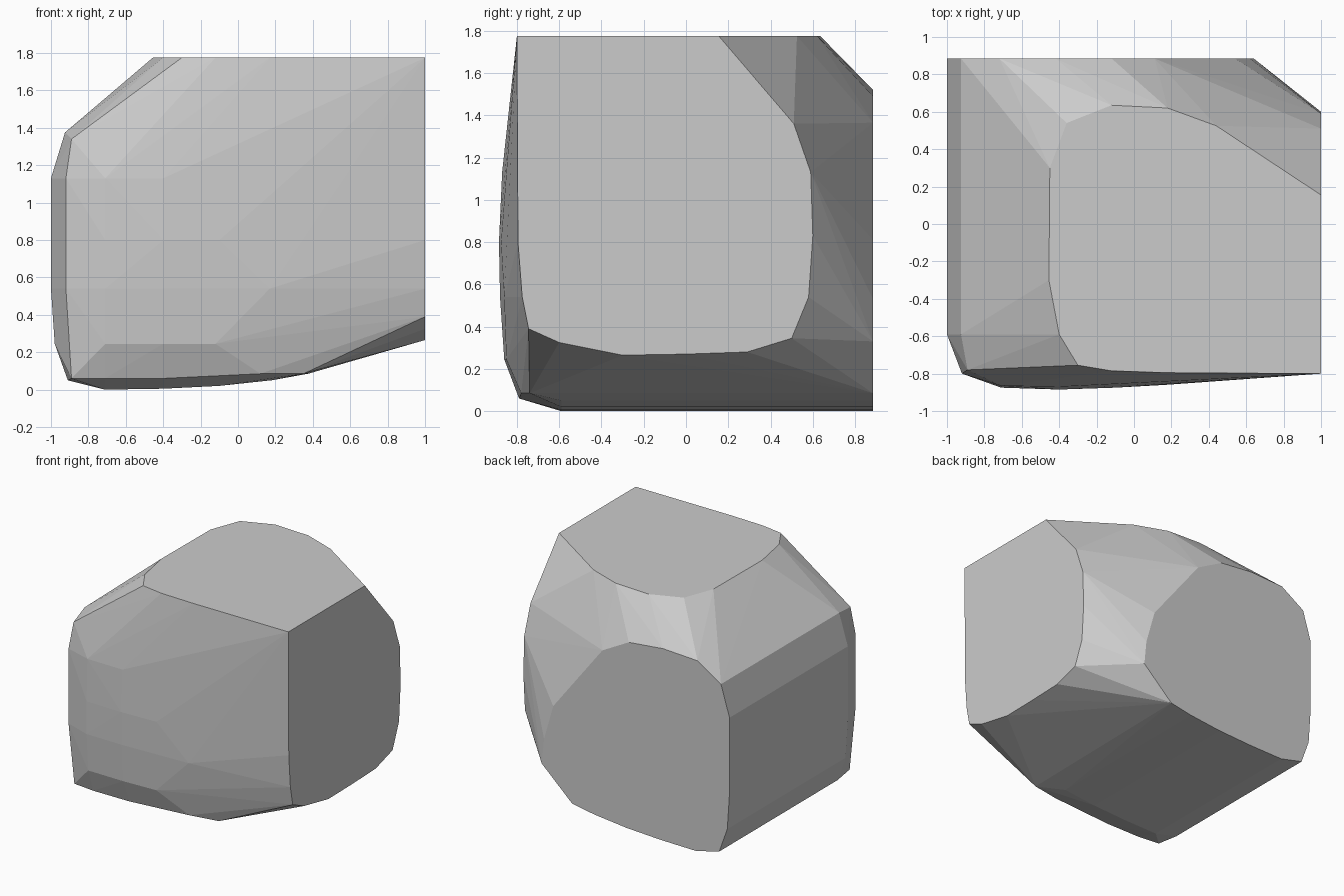
import bpy, bmesh

if "Cube" in bpy.data.objects:
    bpy.data.objects.remove(bpy.data.objects["Cube"])

# Outline of the flat right side (y, z) at x = 1
right = [(-.80, 1.775), (.155, 1.775), (.51, 1.36), (.59, 1.13), (.60, .83),
         (.58, .54), (.50, .345), (.29, .285), (0, .275), (-.3, .27),
         (-.6, .325), (-.745, .39), (-.775, .54), (-.795, .80)]
# Outline of the flat top (x, y) at z = 1.775
top = [(.44, .525), (.18, .62), (-.12, .635), (-.36, .54), (-.45, .30),
       (-.455, -.30), (-.40, -.59), (-.30, -.755), (-.12, -.785), (.17, -.795)]
# Outline of the flat back (x, z) at y = 0.885
back = [(.11, 1.365), (-.12, 1.49), (-.42, 1.52), (-.72, 1.505), (.375, .09),
        (.64, .33), (.62, .53), (.54, .81)]
# Left and bottom profile (x, z), running straight from front to back
wrap = [(-.925, 1.375), (-1, 1.13), (-1, .54), (-.98, .25), (-.71, .005),
        (-.4, .01), (-.1, .025), (.18, .055)]
# Bulging front: rows of (z, [(x, y), ...])
front = [(1.34, [(-.89, -.78)]),
         (1.13, [(-.92, -.80), (-.71, -.865), (-.4, -.87)]),
         (.80, [(-.71, -.875), (-.4, -.885), (-.1, -.875)]),
         (.54, [(-.92, -.80), (-.71, -.875), (-.4, -.88), (.17, -.86)]),
         (.25, [(-.71, -.855), (-.4, -.86), (-.12, -.85)]),
         (.065, [(-.89, -.77), (-.71, -.79), (-.4, -.79)]),
         (.09, [(.12, -.78), (.35, -.74)])]

points = [(1, y, z) for y, z in right]
points += [(x, y, 1.775) for x, y in top]
points += [(x, .885, z) for x, z in back]
points += [(x, y, z) for x, z in wrap for y in (-.59, .885)]
points += [(-.91, .885, .055), (-.91, -.59, .055)]
points += [(x, y, z) for z, row in front for x, y in row]

# Stone: convex skin around the outlines, with coplanar faces merged
bm = bmesh.new()
for p in points:
    bm.verts.new(p)
hull = bmesh.ops.convex_hull(bm, input=bm.verts[:])
loose = [v for v in bm.verts if not v.link_faces]
bmesh.ops.delete(bm, geom=loose, context='VERTS')
bmesh.ops.dissolve_limit(bm, angle_limit=.01, verts=bm.verts[:], edges=bm.edges[:])
bmesh.ops.recalc_face_normals(bm, faces=bm.faces[:])
low = min(v.co.z for v in bm.verts)
for v in bm.verts:
    if v.co.z < .3:
        v.co.z = max(0, v.co.z - low)
mesh = bpy.data.meshes.new("stone_block")
bm.to_mesh(mesh)
bm.free()
bpy.context.collection.objects.link(bpy.data.objects.new("stone_block", mesh))
